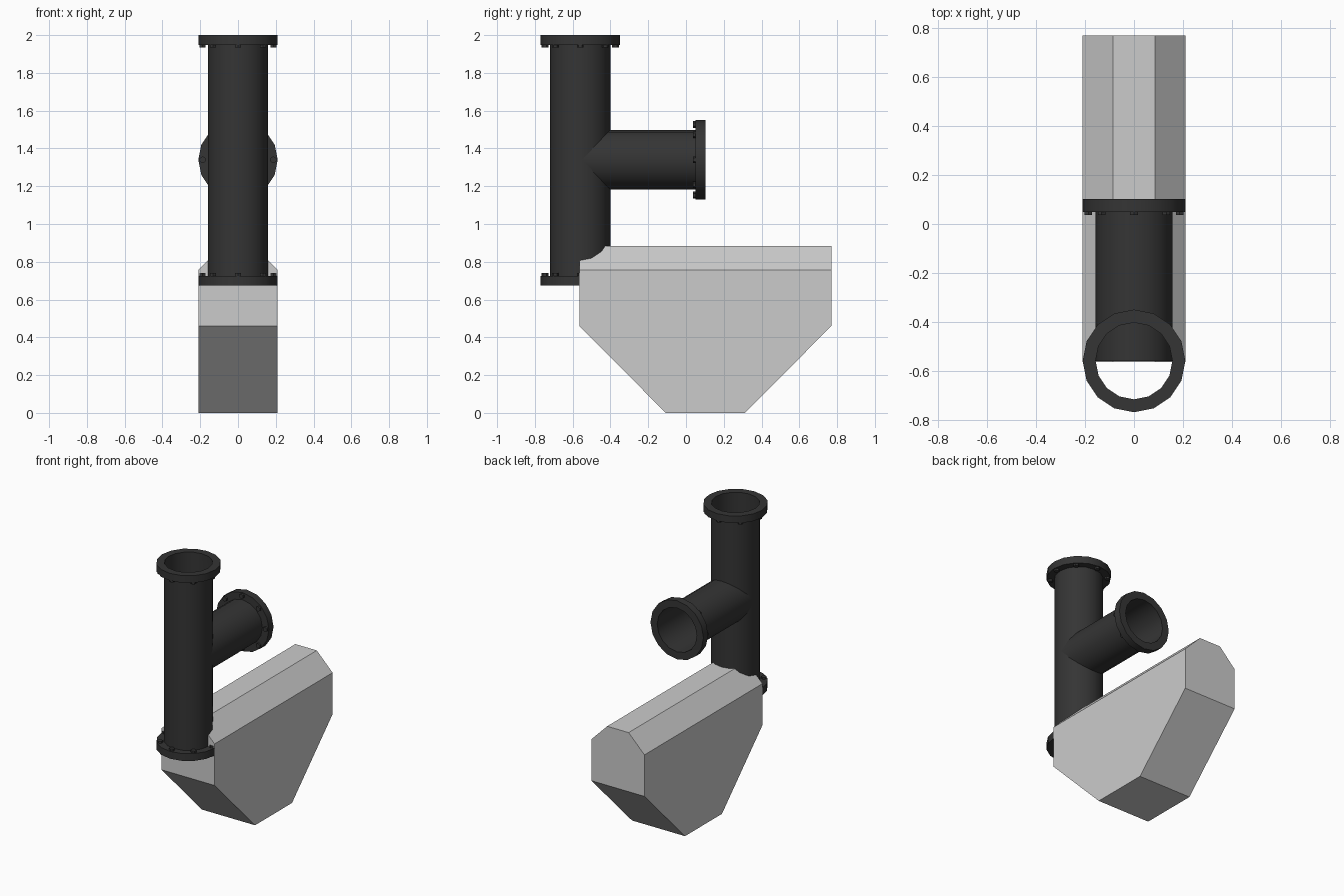
import bpy, bmesh, math
from mathutils import Matrix

if "Cube" in bpy.data.objects:
    bpy.data.objects.remove(bpy.data.objects["Cube"])

SIDES = 16
PIPE_Y, BRANCH_Z = -0.56, 1.34

dark = bpy.data.materials.new("dark_metal")
dark.diffuse_color = (0.035, 0.035, 0.035, 1)
dark.use_nodes = True
dark.node_tree.nodes["Principled BSDF"].inputs["Base Color"].default_value = dark.diffuse_color


def finish(name, bm, matrix=Matrix(), material=None, smooth=False):
    me = bpy.data.meshes.new(name)
    bm.to_mesh(me)
    bm.free()
    ob = bpy.data.objects.new(name, me)
    bpy.context.collection.objects.link(ob)
    ob.matrix_world = matrix
    if material:
        me.materials.append(material)
    if smooth:
        bpy.ops.object.select_all(action='DESELECT')
        ob.select_set(True)
        bpy.context.view_layer.objects.active = ob
        bpy.ops.object.shade_smooth_by_angle(angle=math.radians(35))
    return ob


def lathe(name, profile, matrix, closed):
    """Revolve (radius, height) points around local z."""
    bm = bmesh.new()
    rings = []
    for r, z in profile:
        rings.append([bm.verts.new((r * math.cos(i * math.tau / SIDES),
                                    r * math.sin(i * math.tau / SIDES), z))
                      for i in range(SIDES)])
    pairs = list(zip(rings, rings[1:]))
    if closed:
        pairs.append((rings[-1], rings[0]))
    for a, b in pairs:
        for i in range(SIDES):
            j = (i + 1) % SIDES
            bm.faces.new((a[i], a[j], b[j], b[i]))
    return finish(name, bm, matrix, dark, True)


def flange(name, matrix):
    """Ring whose outer face is at local z = 0, bolts on the pipe side (-z)."""
    lathe(name, [(0.157, -0.052), (0.21, -0.052), (0.21, 0), (0.157, 0)], matrix, True)
    bm = bmesh.new()
    for i in range(8):
        a = i * math.tau / 8
        bmesh.ops.create_cone(bm, cap_ends=True, segments=6, radius1=0.018,
                              radius2=0.018, depth=0.022,
                              matrix=Matrix.Translation((0.187 * math.cos(a),
                                                         0.187 * math.sin(a), -0.055)))
    finish(name + "_bolts", bm, matrix, dark)


# Pipes: a vertical run and a branch pointing to the back
to_back = Matrix.Rotation(-math.pi / 2, 4, 'X')
lathe("main_pipe", [(0.16, 0.68), (0.16, 1.99)],
      Matrix.Translation((0, PIPE_Y, 0)), False)
lathe("branch_pipe", [(0.158, 0), (0.158, 0.65)],
      Matrix.Translation((0, PIPE_Y, BRANCH_Z)) @ to_back, False)

# Flanges with bolts
flange("top_flange", Matrix.Translation((0, PIPE_Y, 2.0)))
flange("bottom_flange", Matrix.Translation((0, PIPE_Y, 0.674)) @ Matrix.Rotation(math.pi, 4, 'X'))
flange("branch_flange", Matrix.Translation((0, 0.102, BRANCH_Z)) @ to_back)

# Base block: side profile extruded across x, top long edges bevelled off
bm = bmesh.new()
profile = [(-0.565, 0.46), (-0.107, 0), (0.311, 0), (0.77, 0.46), (0.77, 0.883), (-0.565, 0.883)]
face = bm.faces.new([bm.verts.new((-0.21, y, z)) for y, z in profile])
ext = bmesh.ops.extrude_face_region(bm, geom=[face])
bmesh.ops.translate(bm, vec=(0.42, 0, 0),
                    verts=[v for v in ext["geom"] if isinstance(v, bmesh.types.BMVert)])
# Chamfer planes through the shoulder and the flat top
for s in (-1, 1):
    geom = bm.verts[:] + bm.edges[:] + bm.faces[:]
    cut = bmesh.ops.bisect_plane(bm, geom=geom, plane_co=(s * 0.21, 0, 0.757),
                                 plane_no=(s * 0.126, 0, 0.125), clear_outer=True)
    bmesh.ops.holes_fill(bm, edges=[e for e in cut["geom_cut"]
                                    if isinstance(e, bmesh.types.BMEdge)])
bmesh.ops.recalc_face_normals(bm, faces=bm.faces[:])
finish("base_block", bm)
